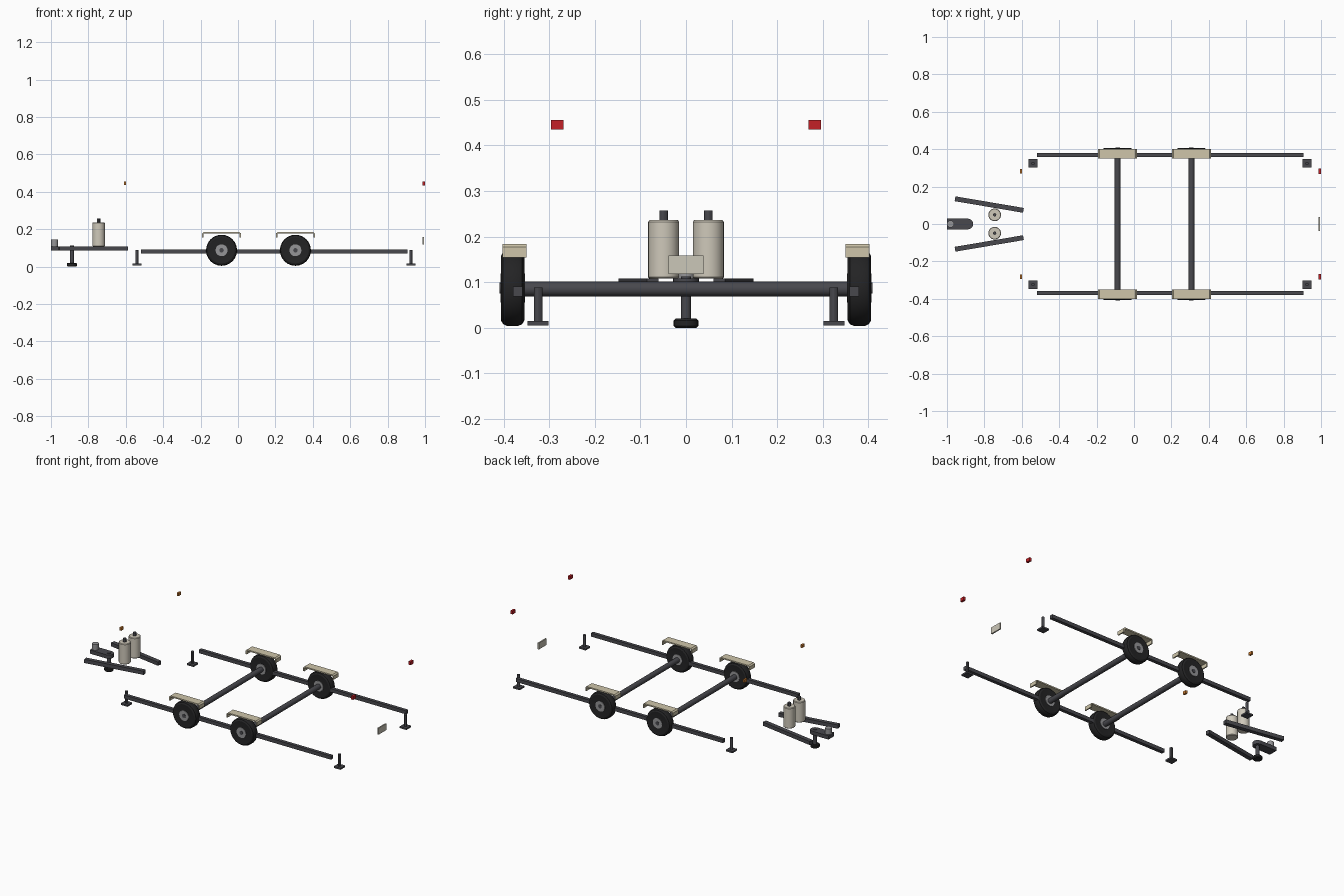
import bpy, bmesh, math
from mathutils import Matrix, Vector

if "Cube" in bpy.data.objects:
    bpy.data.objects.remove(bpy.data.objects["Cube"], do_unlink=True)


def material(name, r, g, b):
    m = bpy.data.materials.new(name)
    m.use_nodes = True
    m.diffuse_color = (r, g, b, 1)
    m.node_tree.nodes["Principled BSDF"].inputs["Base Color"].default_value = (r, g, b, 1)
    return m


STEEL = material("dark steel", 0.065, 0.065, 0.075)
RUBBER = material("black rubber", 0.017, 0.017, 0.018)
HUB = material("hub grey", 0.3, 0.3, 0.31)
CREAM = material("cream fender", 0.62, 0.56, 0.4)
TANK = material("pale tank", 0.62, 0.58, 0.49)
PLATE = material("plate white", 0.6, 0.57, 0.48)
RED = material("red lens", 0.55, 0.015, 0.02)
AMBER = material("amber lens", 0.6, 0.2, 0.03)


def finish(bm, name, mat, smooth=True):
    bmesh.ops.recalc_face_normals(bm, faces=bm.faces)
    mesh = bpy.data.meshes.new(name)
    bm.to_mesh(mesh)
    bm.free()
    mesh.materials.append(mat)
    ob = bpy.data.objects.new(name, mesh)
    bpy.context.collection.objects.link(ob)
    if smooth:
        bpy.ops.object.select_all(action='DESELECT')
        ob.select_set(True)
        bpy.context.view_layer.objects.active = ob
        bpy.ops.object.shade_smooth_by_angle(angle=math.radians(30))
    return ob


def box(name, mat, center, size, turn=0):
    bm = bmesh.new()
    bmesh.ops.create_cube(bm, size=1)
    bm.transform(Matrix.Translation(center) @ Matrix.Rotation(turn, 4, 'Z')
                 @ Matrix.Diagonal((*size, 1)))
    return finish(bm, name, mat, False)


def lathe(name, mat, center, profile, axis='Z', sides=24):
    """Spin (radius, height) points around the axis, closing both ends."""
    bm = bmesh.new()
    rings = []
    for r, h in profile:
        angles = [2 * math.pi * i / sides for i in range(sides)]
        rings.append([bm.verts.new((r * math.cos(a), r * math.sin(a), h)) for a in angles])
    for low, high in zip(rings, rings[1:]):
        for i in range(sides):
            j = (i + 1) % sides
            bm.faces.new((low[i], low[j], high[j], high[i]))
    bm.faces.new(rings[0])
    bm.faces.new(rings[-1])
    turn = Matrix.Rotation(math.pi / 2, 4, 'X') if axis == 'Y' else Matrix()
    bm.transform(Matrix.Translation(center) @ turn)
    return finish(bm, name, mat)


def rod(name, mat, center, radius, length, axis='Z', sides=20):
    return lathe(name, mat, center, [(radius, -length / 2), (radius, length / 2)], axis, sides)


def fender(name, x, y):
    """Thin plate with chamfered, turned-down ends."""
    outer = [(-0.104, 0.154), (-0.104, 0.177), (-0.096, 0.184),
             (0.096, 0.184), (0.104, 0.177), (0.104, 0.154)]
    inner = [(px * 0.93, min(pz, 0.176)) for px, pz in reversed(outer)]
    bm = bmesh.new()
    near = [bm.verts.new((x + px, y - 0.026, pz)) for px, pz in outer + inner]
    far = [bm.verts.new((v.co.x, y + 0.026, v.co.z)) for v in near]
    n = len(near)
    for i in range(n):
        j = (i + 1) % n
        bm.faces.new((near[i], near[j], far[j], far[i]))
    for ring in (near, far):
        for i in range(n // 2 - 1):
            bm.faces.new((ring[i], ring[i + 1], ring[n - 2 - i], ring[n - 1 - i]))
    finish(bm, name, CREAM, False)


AXLES = {"front": -0.088, "rear": 0.307}
WHEEL_Z = 0.087

# Running gear: axles, wheels and fenders
for end, x in AXLES.items():
    rod(end + "_axle", STEEL, (x, 0, 0.085), 0.016, 0.73, 'Y')
    for side, s in (("left", 1), ("right", -1)):
        tag = f"{end}_{side}_"
        tyre = [(0.05, -0.024), (0.07, -0.026), (0.079, -0.021), (0.083, -0.012),
                (0.083, 0.012), (0.079, 0.021), (0.07, 0.026), (0.05, 0.024)]
        lathe(tag + "tyre", RUBBER, (x, s * 0.38, WHEEL_Z), tyre, 'Y')
        rod(tag + "hub", HUB, (x, s * 0.38, WHEEL_Z), 0.032, 0.054, 'Y')
        rod(tag + "hub_cap", STEEL, (x, s * 0.38, WHEEL_Z), 0.012, 0.057, 'Y', 12)
        fender(tag + "fender", x, s * 0.376)

for side, s in (("left", 1), ("right", -1)):
    # Side rail
    box(side + "_rail", STEEL, (0.193, s * 0.369, 0.08), (1.425, 0.021, 0.022))

    # Corner stands
    for end, x in (("front", -0.54), ("rear", 0.925)):
        rod(f"{end}_{side}_stand_post", STEEL, (x, s * 0.324, 0.051), 0.009, 0.075, 'Z', 12)
        box(f"{end}_{side}_stand_foot", STEEL, (x, s * 0.324, 0.01), (0.046, 0.046, 0.01))

    # Marker lights
    box(side + "_tail_light", RED, (0.993, s * 0.282, 0.445), (0.014, 0.028, 0.021))
    box(side + "_marker_light", AMBER, (-0.604, s * 0.282, 0.445), (0.012, 0.024, 0.018))

    # Drawbar arm
    start, stop = Vector((-0.957, s * 0.135)), Vector((-0.591, s * 0.073))
    mid, run = (start + stop) / 2, stop - start
    box(side + "_drawbar", STEEL, (mid.x, mid.y, 0.096),
        (run.length, 0.026, 0.023), math.atan2(run.y, run.x))

    # Gas tank and valve
    tank = [(0.031, 0.108), (0.034, 0.111), (0.034, 0.232), (0.031, 0.236)]
    lathe(side + "_gas_tank", TANK, (-0.745, s * 0.049, 0), tank)
    rod(side + "_tank_valve", STEEL, (-0.745, s * 0.049, 0.246), 0.009, 0.022, 'Z', 12)

# Coupler and hitch head
box("coupler", STEEL, (-0.943, 0, 0.097), (0.114, 0.057, 0.023))
rod("hitch_head", HUB, (-0.981, 0, 0.126), 0.019, 0.036)

# Jack
rod("jack_post", STEEL, (-0.888, 0, 0.062), 0.011, 0.1)
rod("jack_collar", STEEL, (-0.888, 0, 0.097), 0.028, 0.023)
foot = [(0.023, 0), (0.027, 0.004), (0.027, 0.016), (0.023, 0.02)]
lathe("jack_foot", RUBBER, (-0.888, 0, 0), foot)

# Rear plate
box("rear_plate", PLATE, (0.99, 0, 0.138), (0.008, 0.076, 0.04))
